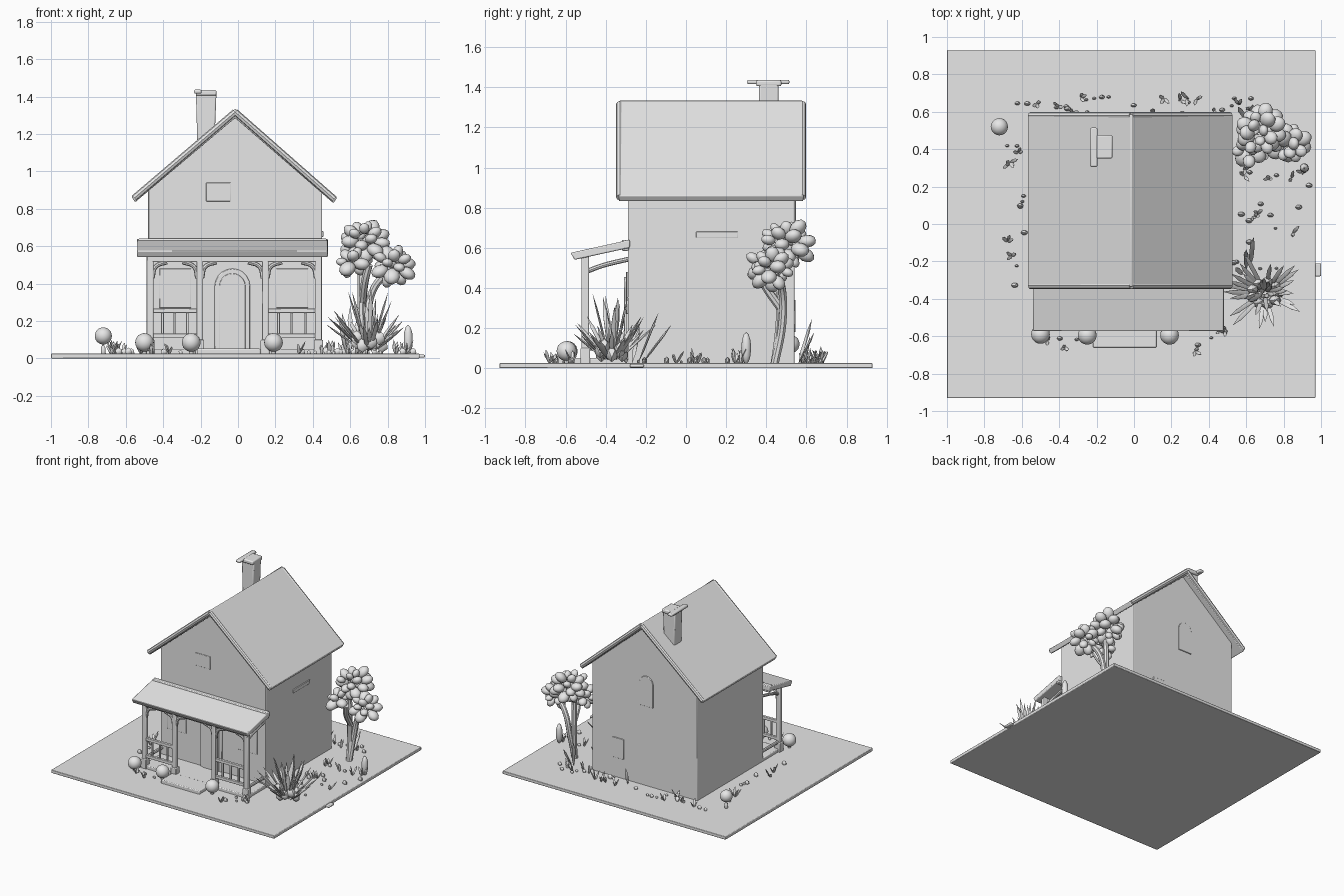
import bpy, bmesh, math, random
from mathutils import Vector, Matrix

random.seed(4)
if "Cube" in bpy.data.objects:
    bpy.data.objects.remove(bpy.data.objects["Cube"])

clay = bpy.data.materials.new("clay_grey")
clay.use_nodes = True
GREY = (0.8, 0.8, 0.8, 1)
clay.diffuse_color = GREY
clay.node_tree.nodes["Principled BSDF"].inputs["Base Color"].default_value = GREY


def finish(name, bm, bevel=0.0, smooth=True):
    bmesh.ops.recalc_face_normals(bm, faces=bm.faces)
    mesh = bpy.data.meshes.new(name)
    bm.to_mesh(mesh)
    bm.free()
    mesh.materials.append(clay)
    ob = bpy.data.objects.new(name, mesh)
    bpy.context.collection.objects.link(ob)
    if bevel:
        mod = ob.modifiers.new("soft_edges", 'BEVEL')
        mod.width, mod.segments = bevel, 2
    if smooth:
        bpy.ops.object.select_all(action='DESELECT')
        ob.select_set(True)
        bpy.context.view_layer.objects.active = ob
        bpy.ops.object.shade_smooth_by_angle(angle=math.radians(40))
    return ob


def add_box(bm, x0, x1, y0, y1, z0, z1):
    centre = Vector((x0 + x1, y0 + y1, z0 + z1)) / 2
    bmesh.ops.create_cube(bm, size=1, matrix=Matrix.Translation(centre)
                          @ Matrix.Diagonal((x1 - x0, y1 - y0, z1 - z0, 1)))


def box(name, *ends, bevel=0.006):
    bm = bmesh.new()
    add_box(bm, *ends)
    return finish(name, bm, bevel)


def prism(name, outline, axis, start, end, bevel=0.0):
    """Extrude a closed outline along x (y,z points) or y (x,z points)."""
    bm = bmesh.new()
    place = (lambda p: (start, *p)) if axis == 'x' else (lambda p: (p[0], start, p[1]))
    face = bm.faces.new([bm.verts.new(place(p)) for p in outline])
    moved = bmesh.ops.extrude_face_region(bm, geom=[face])["geom"]
    shift = (end - start, 0, 0) if axis == 'x' else (0, end - start, 0)
    bmesh.ops.translate(bm, vec=shift, verts=[v for v in moved if isinstance(v, bmesh.types.BMVert)])
    return finish(name, bm, bevel)


def add_blob(bm, loc, size, direction=(0, 0, 1), detail=1):
    turn = Vector(direction).to_track_quat('Z', 'Y').to_matrix().to_4x4()
    bmesh.ops.create_icosphere(bm, subdivisions=detail, radius=1,
                               matrix=Matrix.Translation(loc) @ turn @ Matrix.Diagonal((*size, 1)))


def add_leaf(bm, root, direction, length, width):
    d = Vector(direction).normalized()
    add_blob(bm, Vector(root) + d * length / 2, (width, width * 0.45, length / 2), d)


def tube(name, paths, radius):
    """Round rods along smooth paths, turned into a mesh."""
    curve = bpy.data.curves.new(name, 'CURVE')
    curve.dimensions, curve.bevel_depth, curve.bevel_resolution = '3D', radius, 2
    curve.use_fill_caps = True
    for path in paths:
        spline = curve.splines.new('BEZIER')
        spline.bezier_points.add(len(path) - 1)
        for point, co in zip(spline.bezier_points, path):
            point.co = co
            point.handle_left_type = point.handle_right_type = 'AUTO'
    ob = bpy.data.objects.new(name, curve)
    curve.materials.append(clay)
    bpy.context.collection.objects.link(ob)
    bpy.ops.object.select_all(action='DESELECT')
    ob.select_set(True)
    bpy.context.view_layer.objects.active = ob
    bpy.ops.object.convert(target='MESH')
    bpy.ops.object.shade_smooth_by_angle()


def arch(cx, half, z0, z1):
    spring = z1 - half
    rim = [(cx + half * math.cos(a), spring + half * math.sin(a))
           for a in (math.pi * i / 10 for i in range(11))]
    return [(cx + half, z0), *rim, (cx - half, z0)]


# Ground and house body
G = 0.025
box("ground_slab", -1, 0.97, -0.93, 0.93, 0, G, bevel=0.004)
box("ground_edge_bump", 0.96, 1, -0.28, -0.21, 0.004, 0.02)
RIDGE = -0.015
prism("house_walls", [(-0.48, 0.01), (0.45, 0.01), (0.45, 0.9), (RIDGE, 1.29), (-0.48, 0.9)],
      'y', -0.29, 0.54, 0.005)

# Gable roof, with a trim board along each gable edge
roof = [(RIDGE, 1.335), (0.53, 0.86), (0.51, 0.83), (RIDGE, 1.285), (-0.55, 0.835), (-0.57, 0.865)]
prism("gable_roof", roof, 'y', -0.335, 0.585, 0.006)
rims = [[(-0.555, y, 0.857), (RIDGE, y, 1.317)] for y in (-0.33, 0.58)]
rims += [[(RIDGE, y, 1.317), (0.515, y, 0.851)] for y in (-0.33, 0.58)]
tube("roof_edge_trim", rims, 0.018)

# Chimney with a ragged flat cap
bm = bmesh.new()
add_box(bm, -0.215, -0.13, 0.365, 0.46, 1.05, 1.425)
for v in bm.verts:
    if v.co.z > 1.4:
        v.co.x += -0.01 if v.co.x < -0.17 else 0.015
finish("chimney", bm, 0.008)
box("chimney_cap", -0.235, -0.195, 0.305, 0.515, 1.415, 1.437, bevel=0.008)
box("chimney_rim", -0.225, -0.115, 0.35, 0.475, 1.405, 1.435, bevel=0.008)

# Porch roof, deck and step
prism("porch_roof", [(-0.28, 0.64), (-0.575, 0.575), (-0.555, 0.54), (-0.28, 0.6)],
      'x', -0.54, 0.48, 0.006)
box("porch_roof_flashing", -0.535, 0.475, -0.32, -0.285, 0.585, 0.64)
box("porch_deck", -0.48, 0.45, -0.52, -0.28, 0.01, 0.05)
box("porch_step", -0.22, 0.12, -0.66, -0.51, 0.015, 0.052)

# Porch posts, beam, rails and curved brackets
POSTS = (-0.47, -0.205, 0.145, 0.43)
bm = bmesh.new()
for x in POSTS:
    add_box(bm, x - 0.018, x + 0.018, -0.52, -0.484, 0.02, 0.56)
    add_box(bm, x - 0.024, x + 0.024, -0.526, -0.478, 0.02, 0.1)
finish("porch_posts", bm, 0.005)
box("porch_beam", -0.485, 0.447, -0.52, -0.486, 0.515, 0.56)
bm = bmesh.new()
for a, b in (POSTS[:2], POSTS[2:]):
    for z in (0.12, 0.255):
        add_box(bm, a, b, -0.514, -0.492, z - 0.012, z + 0.012)
    for i in range(1, 4):
        x = a + (b - a) * i / 4
        add_box(bm, x - 0.007, x + 0.007, -0.508, -0.496, 0.12, 0.25)
finish("porch_rails", bm, 0.003)
brackets = []
for a, b in zip(POSTS, POSTS[1:]):
    for x, s in ((a, 1), (b, -1)):
        brackets.append([(x + s * 0.012, -0.502, 0.43), (x + s * 0.03, -0.502, 0.49),
                         (x + s * 0.09, -0.502, 0.515)])
brackets += [[(x, -0.5, 0.48), (x, -0.42, 0.51), (x, -0.28, 0.545)] for x in (POSTS[0], POSTS[3])]
tube("porch_brackets", brackets, 0.012)
tube("porch_side_rails", [[(x, -0.5, 0.1), (x, -0.29, 0.1)] for x in (POSTS[0], POSTS[3])], 0.012)

# Door with arched frame, and shallow window panels
prism("door_frame", arch(-0.03, 0.095, 0.04, 0.48), 'y', -0.30, -0.28, 0.004)
prism("front_door", arch(-0.03, 0.07, 0.04, 0.455), 'y', -0.308, -0.29, 0.003)
for side, x in (("right", -0.335), ("left", 0.29)):
    box("front_window_" + side, x - 0.085, x + 0.085, -0.296, -0.28, 0.27, 0.48, bevel=0.003)
box("gable_window", -0.17, -0.04, -0.294, -0.28, 0.84, 0.94, bevel=0.002)
prism("back_upper_window", arch(-0.03, 0.06, 0.66, 0.9), 'y', 0.53, 0.547, 0.003)
box("back_lower_window", 0.17, 0.27, 0.53, 0.546, 0.18, 0.34, bevel=0.003)
box("side_window_sill", 0.44, 0.457, 0.05, 0.26, 0.65, 0.68, bevel=0.003)

# Round shrubs
bm = bmesh.new()
for x, y, z, r in ((-0.5, -0.59, 0.085, 0.05), (-0.25, -0.595, 0.085, 0.05),
                   (0.19, -0.595, 0.085, 0.05), (-0.72, 0.52, 0.12, 0.046)):
    add_blob(bm, (x, y, z), (r, r, r), detail=3)
    add_blob(bm, (x, y, 0.04), (0.015, 0.015, 0.04))
add_blob(bm, (0.91, 0.3, 0.1), (0.025, 0.025, 0.08), detail=2)
finish("round_shrubs", bm)

# Tree: forked trunk and two clumps of lumpy leaves
tube("tree_trunk", [
    [(0.67, 0.44, 0.01), (0.665, 0.46, 0.15), (0.66, 0.47, 0.3), (0.66, 0.46, 0.6)],
    [(0.675, 0.44, 0.01), (0.69, 0.48, 0.22), (0.73, 0.48, 0.38), (0.82, 0.45, 0.48)],
    [(0.665, 0.47, 0.3), (0.68, 0.39, 0.42), (0.7, 0.36, 0.5)]], 0.021)
bm = bmesh.new()
for cx, cy, cz, spread, count in ((0.67, 0.5, 0.62, 0.12, 26), (0.83, 0.43, 0.5, 0.095, 18),
                                  (0.61, 0.4, 0.51, 0.08, 10)):
    for i in range(count):
        up = 1 - 2 * (i + 0.5) / count
        turn = i * 2.4
        flat = math.sqrt(1 - up * up)
        d = Vector((flat * math.cos(turn), flat * math.sin(turn), up))
        r = random.uniform(0.027, 0.045)
        add_blob(bm, Vector((cx, cy, cz)) + d * spread * random.uniform(0.65, 0.95),
                 (r, r * 0.8, r * 1.15), d, 2)
finish("tree_leaves", bm)

# Spiky bush
bm = bmesh.new()
for i in range(38):
    turn, lean = i * 2.4, random.uniform(0.1, 1.0)
    d = (math.cos(turn) * lean * 0.9, math.sin(turn) * lean * 0.75, 1.1 - 0.5 * lean)
    root = (0.7 + d[0] * 0.04, -0.37 + d[1] * 0.04, 0.04)
    add_leaf(bm, root, d, random.uniform(0.2, 0.36) * (1.05 - 0.25 * lean), 0.014)
for i in range(9):
    turn = i * 0.7
    add_blob(bm, (0.7 + 0.07 * math.cos(turn), -0.37 + 0.06 * math.sin(turn), 0.07 + 0.02 * (i % 3)),
             (0.035, 0.03, 0.04))
finish("spiky_bush", bm)

# Pebbles and tufts scattered around the house, in strips
bm = bmesh.new()
STRIPS = ((0.52, 0.68, -0.3, 0.35, 14), (0.68, 0.95, -0.25, 0.3, 10), (-0.68, -0.58, -0.35, 0.45, 14),
          (-0.5, 0.5, 0.58, 0.68, 20), (-0.66, -0.4, 0.6, 0.72, 5), (-0.55, -0.3, -0.66, -0.58, 5),
          (0.2, 0.5, -0.68, -0.56, 9), (0.5, 0.85, 0.58, 0.7, 8))
for x0, x1, y0, y1, count in STRIPS:
    for i in range(count):
        x, y = random.uniform(x0, x1), random.uniform(y0, y1)
        s = random.uniform(0.01, 0.022)
        if i % 3:
            add_blob(bm, (x, y, G + s * 0.6), (s, s * 0.7, s))
        else:
            for k in range(3):
                lean = (random.uniform(-0.6, 0.6), random.uniform(-0.6, 0.6), 1)
                add_leaf(bm, (x, y, 0.02), lean, random.uniform(0.05, 0.09), 0.01)
finish("pebbles_and_tufts", bm)

# Tall grass beside the house
bm = bmesh.new()
for x, y, d, length in ((0.6, -0.24, (0, 0.4, 1), 0.28), (0.62, -0.22, (0.1, 0.75, 1), 0.25),
                        (0.58, -0.27, (-0.2, 0.2, 1), 0.2), (0.6, 0.56, (-0.2, 0.3, 1), 0.24),
                        (0.62, 0.56, (0.1, 0.5, 1), 0.18), (0.1, 0.59, (0, 0.2, 1), 0.14)):
    add_leaf(bm, (x, y, 0.02), d, length, 0.015)
finish("tall_grass", bm)
